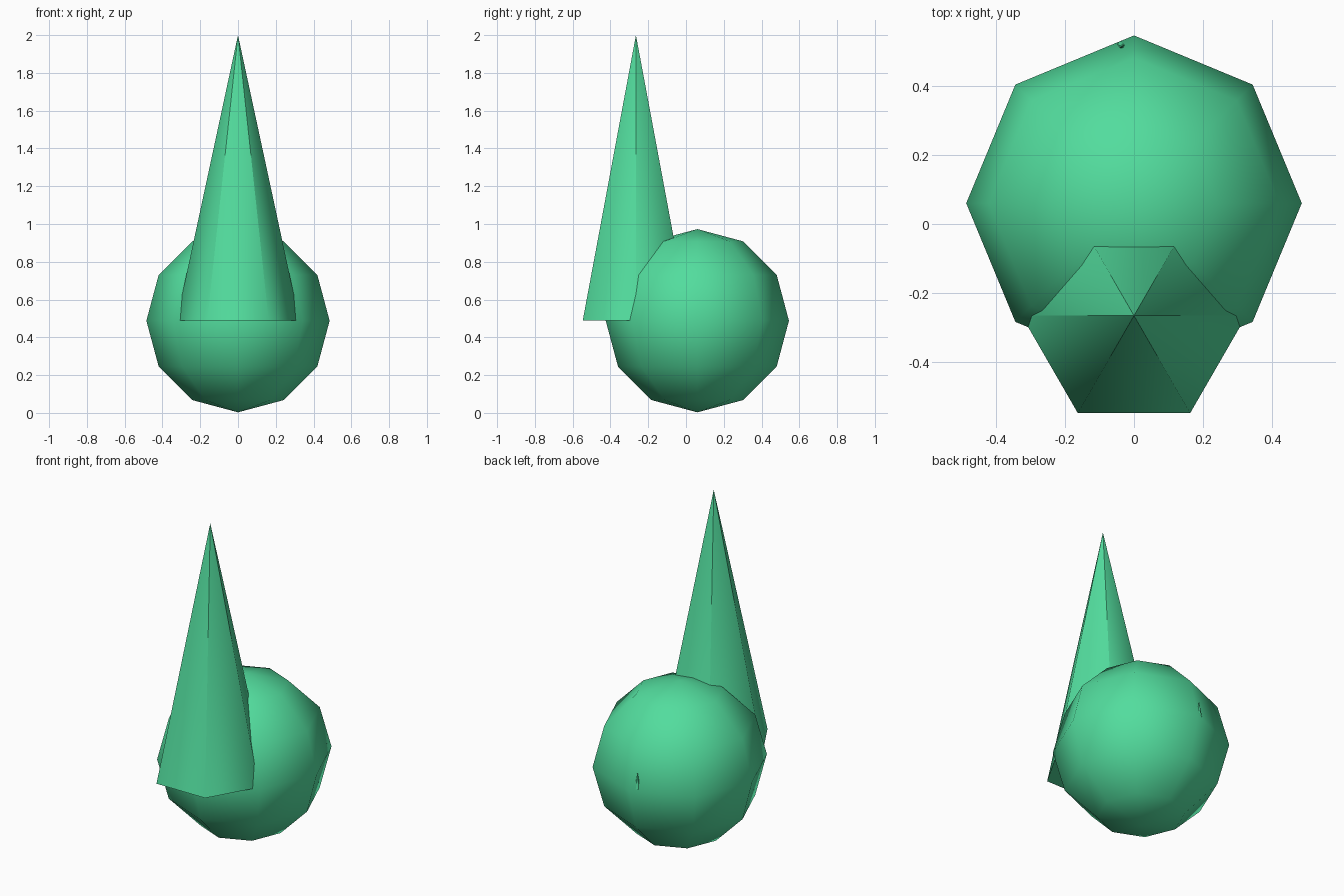
import bpy
import math
from mathutils import Vector

cube = bpy.data.objects.get("Cube")
if cube:
    bpy.data.objects.remove(cube, do_unlink=True)

# One flat colour
green = bpy.data.materials.new("mint_green")
green.use_nodes = True
colour = (0.085, 0.72, 0.34, 1)
green.diffuse_color = colour
green.node_tree.nodes["Principled BSDF"].inputs["Base Color"].default_value = colour


def finish(name):
    ob = bpy.context.object
    ob.name = name
    ob.data.name = name
    ob.data.materials.append(green)
    return ob


def cone(name, sides, radius, height, base, turn=0):
    """Cone standing on base, smooth round the rim and faceted at the tip."""
    x, y, z = base
    bpy.ops.mesh.primitive_cone_add(vertices=sides, radius1=radius, radius2=0,
                                    depth=height, location=(x, y, z + height / 2),
                                    rotation=(0, 0, turn))
    ob = finish(name)
    bpy.ops.object.shade_smooth()
    mesh = ob.data
    normals = []
    for face in mesh.polygons:
        for i in face.loop_indices:
            co = mesh.vertices[mesh.loops[i].vertex_index].co
            if len(face.vertices) > 3 or co.z > 0:
                normals.append(face.normal.copy())
            else:
                normals.append(Vector((co.x, co.y, radius * radius / height)).normalized())
    mesh.normals_split_custom_set(normals)
    return ob


# Round body
bpy.ops.mesh.primitive_uv_sphere_add(segments=8, ring_count=6, radius=0.485,
                                     location=(0, 0.06, 0.488))
finish("ball")
bpy.ops.object.shade_smooth()

# Tall spike sunk into the front of the ball
cone("spike", 6, 0.325, 1.51, (0, -0.265, 0.49), math.radians(30))

# Tiny nub just breaking the back of the ball
cone("back_nub", 6, 0.016, 0.1, (-0.035, 0.513, 0.5))
